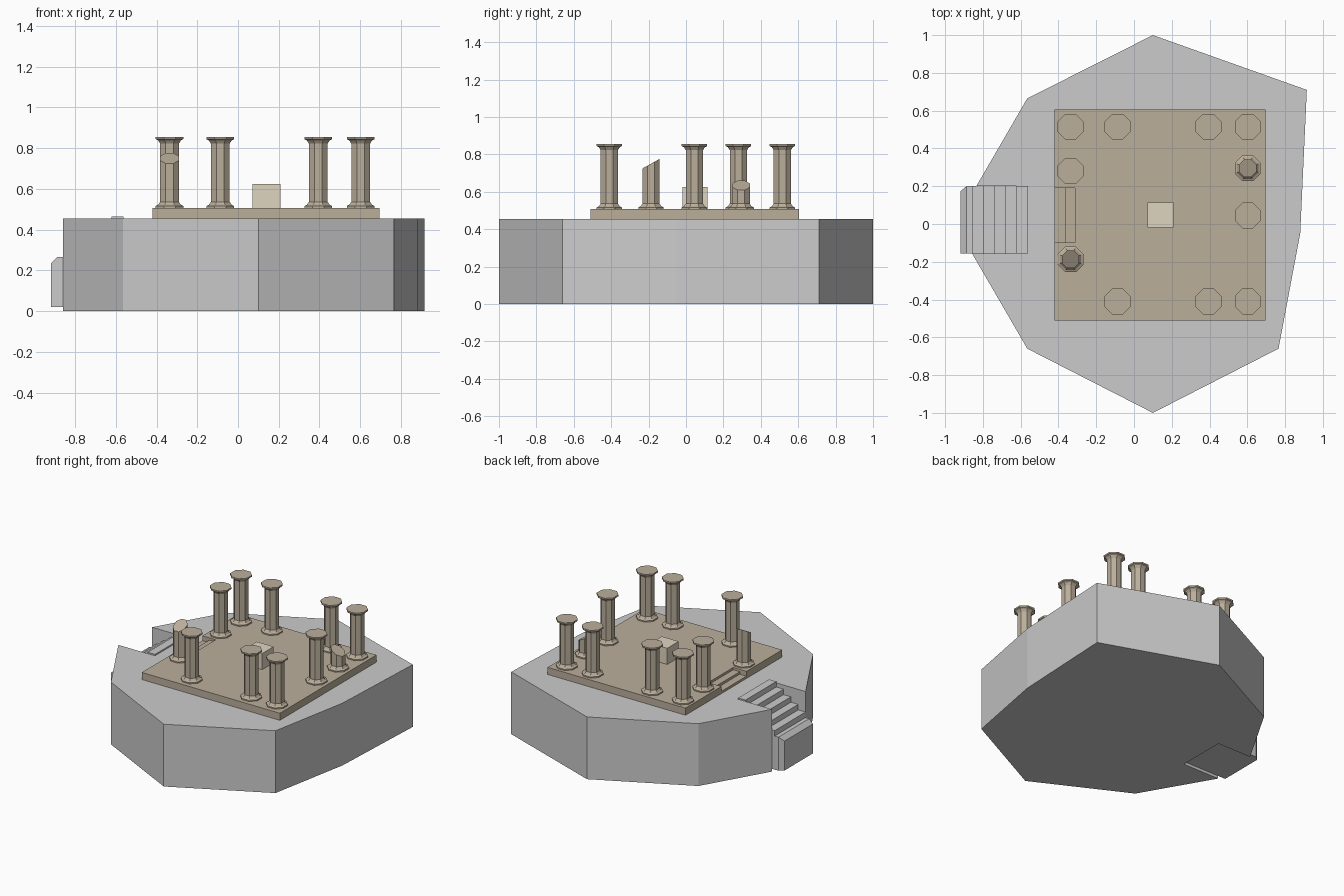
import bpy, bmesh, math
from mathutils import Vector

if "Cube" in bpy.data.objects:
    bpy.data.objects.remove(bpy.data.objects["Cube"])


def material(name, rgb):
    m = bpy.data.materials.new(name)
    m.diffuse_color = (*rgb, 1)
    m.use_nodes = True
    m.node_tree.nodes["Principled BSDF"].inputs["Base Color"].default_value = m.diffuse_color
    return m


TAN = material("tan_stone", (0.50, 0.43, 0.33))
PALE = material("pale_stone", (0.74, 0.66, 0.53))


def finish(name, bm, mat=None, cut=None):
    # cut = (point, normal): slice away the normal side and cap it
    if cut:
        bmesh.ops.bisect_plane(bm, geom=bm.verts[:] + bm.edges[:] + bm.faces[:],
                               plane_co=Vector(cut[0]), plane_no=Vector(cut[1]).normalized(),
                               clear_outer=True)
        bmesh.ops.holes_fill(bm, edges=bm.edges[:], sides=0)
    bmesh.ops.recalc_face_normals(bm, faces=bm.faces[:])
    me = bpy.data.meshes.new(name)
    bm.to_mesh(me)
    bm.free()
    ob = bpy.data.objects.new(name, me)
    bpy.context.collection.objects.link(ob)
    if mat:
        me.materials.append(mat)
    return ob


def loft(name, rings, mat=None, cut=None):
    # closed solid skinned through matching point rings
    bm = bmesh.new()
    vs = [[bm.verts.new(p) for p in r] for r in rings]
    n = len(vs[0])
    bm.faces.new(vs[0])
    bm.faces.new(vs[-1])
    for a, b in zip(vs, vs[1:]):
        for i in range(n):
            j = (i + 1) % n
            bm.faces.new((a[i], a[j], b[j], b[i]))
    return finish(name, bm, mat, cut)


def slab(name, outline, z0, z1, mat=None):
    return loft(name, [[(x, y, z) for x, y in outline] for z in (z0, z1)], mat)


def side_profile(name, outline, y0, y1, mat=None, cut=None):
    return loft(name, [[(x, y, z) for x, z in outline] for y in (y0, y1)], mat, cut)


# rock base with a notch for the stairs
slab("rock_base", [(0.1, 1.0), (0.915, 0.71), (0.88, -0.05), (0.765, -0.66), (0.1, -1.0),
                   (-0.565, -0.66), (-0.858, -0.155), (-0.562, -0.155), (-0.562, 0.2),
                   (-0.835, 0.2), (-0.565, 0.665)], 0, 0.455)

# entrance stairs: stepped side profile, bevelled nose and one chamfered corner
steps = [(-0.562, 0.02), (-0.562, 0.465)]
for i in range(5):
    x = -0.562 - 0.059 * (i + 1)
    steps += [(x, 0.465 - 0.04 * i), (x, 0.425 - 0.04 * i)]
steps += [(-0.887, 0.265), (-0.918, 0.235), (-0.918, 0.02)]
side_profile("entrance_stairs", steps, -0.155, 0.2,
             cut=((-0.887, 0.2, 0), (-0.026, 0.031, 0)))

# temple floor with recessed steps on the left
slab("temple_floor", [(-0.42, -0.51), (0.695, -0.51), (0.695, 0.605), (-0.42, 0.605),
                      (-0.42, 0.19), (-0.313, 0.19), (-0.313, -0.098), (-0.42, -0.098)],
     0.455, 0.507, TAN)
side_profile("floor_steps", [(-0.42, 0.455), (-0.313, 0.455), (-0.313, 0.49), (-0.366, 0.49),
                             (-0.366, 0.472), (-0.42, 0.472)], -0.098, 0.19, TAN)

# altar block
slab("altar", [(0.072, -0.018), (0.208, -0.018), (0.208, 0.114), (0.072, 0.114)],
     0.507, 0.625, PALE)

# octagonal columns: (half width, height)
PROFILE = [(0.068, 0.505), (0.068, 0.516), (0.056, 0.522), (0.046, 0.536),
           (0.046, 0.822), (0.056, 0.838), (0.068, 0.844), (0.068, 0.855)]


def column(name, x, y, cut=None):
    rings = []
    for half, z in PROFILE:
        r = half / math.cos(math.pi / 8)
        angles = [math.pi / 8 + k * math.pi / 4 for k in range(8)]
        rings.append([(x + r * math.cos(a), y + r * math.sin(a), z) for a in angles])
    loft(name, rings, TAN, cut)


spots = [(x, 0.515) for x in (-0.336, -0.087, 0.394, 0.602)]
spots += [(x, -0.41) for x in (-0.087, 0.394, 0.602)]
spots += [(-0.336, 0.28), (0.602, 0.045)]
for i, (x, y) in enumerate(spots):
    column(f"column_{i + 1}", x, y)

# broken columns with slanted tops
column("broken_column_tall", -0.336, -0.187, ((-0.336, -0.187, 0.75), (0, -0.5, 0.9)))
column("broken_column_short", 0.602, 0.295, ((0.602, 0.295, 0.634), (0.5, 0, 0.9)))
